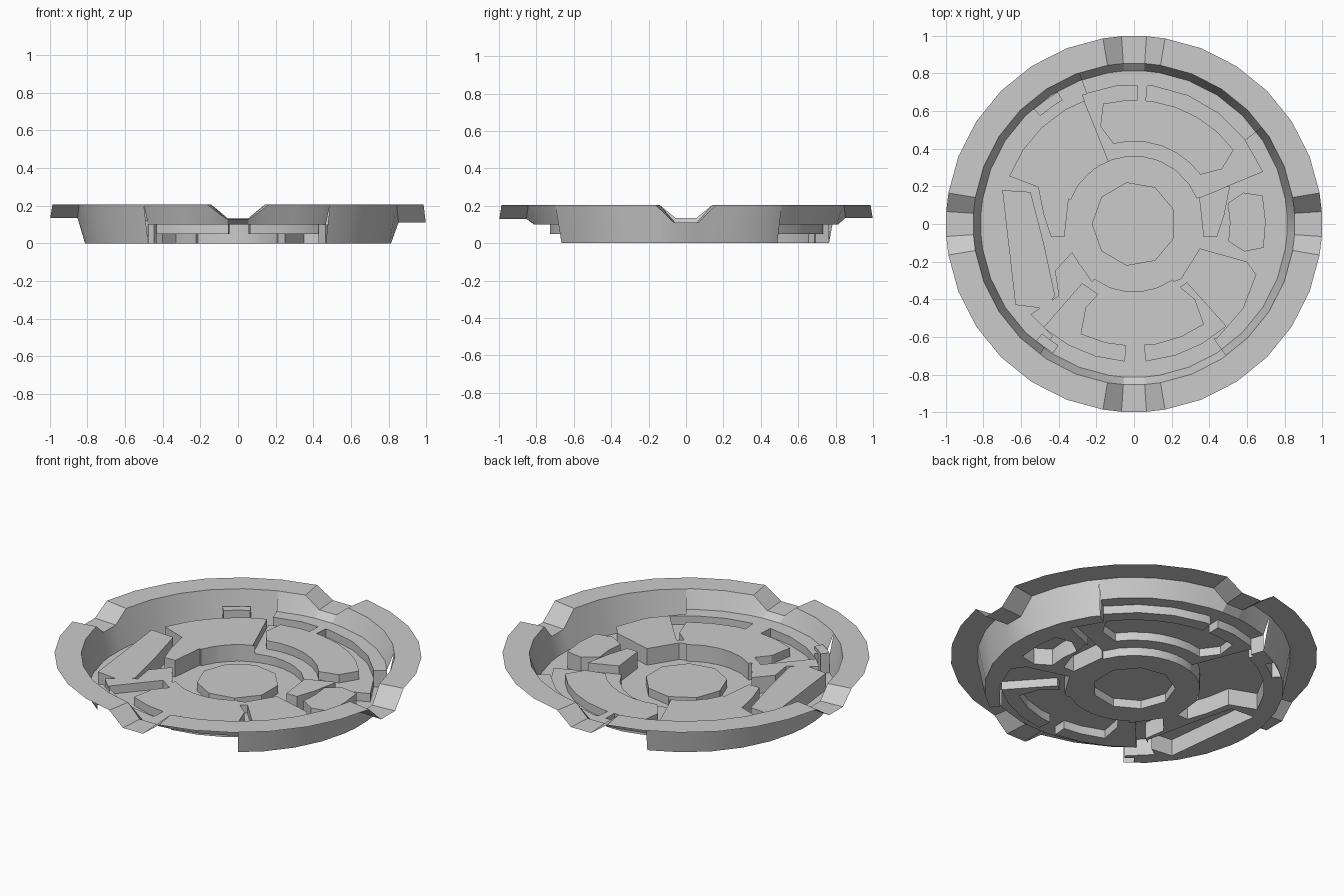
import bpy, bmesh, math
from mathutils import Vector
from mathutils.geometry import delaunay_2d_cdt

if "Cube" in bpy.data.objects:
    bpy.data.objects.remove(bpy.data.objects["Cube"])

TOP = 0.205
R_OUT, R_LIP, R_FLOOR = 1.0, 0.855, 0.815
# notch centre angle (degrees) -> notch floor height
NOTCH = {0: 0.11, 90: 0.135, 180: 0.135, 270: 0.13}
STEPS = (-9.5, -3.8, 3.8, 9.5, 21, 33, 45, 57, 69)
ANGLES = [q + s for q in NOTCH for s in STEPS]


def rim_height(x, y):
    # flange height, dipping into a trapezoid notch at each quarter
    a = math.degrees(math.atan2(y, x)) % 360
    q = round(a / 90) * 90
    t = min(1, max(0, (abs(a - q) - 3.8) / 5.7))
    low = NOTCH[q % 360]
    return low + (TOP - low) * t


def ring_point(deg, r):
    return (r * math.cos(math.radians(deg)), r * math.sin(math.radians(deg)))


def sector(a0, a1, r0, r1, cut=0.0):
    # curved band between two angles and two radii, optionally with cut corners
    n = max(2, round((a1 - a0) / 14))
    c = (a1 - a0) * cut
    step = [i / n for i in range(n + 1)]
    outer = [ring_point(a0 + c + (a1 - a0 - 2 * c) * t, r1) for t in step]
    inner = [ring_point(a1 - c - (a1 - a0 - 2 * c) * t, r0) for t in step]
    if cut:
        rm = (r0 + r1) / 2
        return outer + [ring_point(a1, rm)] + inner + [ring_point(a0, rm)]
    return outer + inner


def disc(r, n, turn=0):
    return [ring_point(turn + i * 360 / n, r) for i in range(n)]


def mirror_x(poly):
    return [(-x, y) for x, y in poly]


def inside(p, poly):
    hit = False
    for a, b in zip(poly, poly[1:] + poly[:1]):
        if (a[1] > p.y) != (b[1] > p.y):
            if p.x < (b[0] - a[0]) * (p.y - a[1]) / (b[1] - a[1]) + a[0]:
                hit = not hit
    return hit


def finish(name, bm):
    bmesh.ops.remove_doubles(bm, verts=bm.verts, dist=1e-5)
    me = bpy.data.meshes.new(name)
    bm.to_mesh(me)
    bm.free()
    ob = bpy.data.objects.new(name, me)
    bpy.context.collection.objects.link(ob)
    bpy.ops.object.select_all(action='DESELECT')
    ob.select_set(True)
    bpy.context.view_layer.objects.active = ob
    bpy.ops.object.shade_smooth_by_angle(angle=math.radians(22))


def relief_levels():
    # (height, outline) pairs; later ones override earlier ones
    high, mid = 0.10, 0.05
    tip = [(.34, .2), (.37, -.07), (.44, -.07), (.48, .05), (.51, .2)]
    lobe_right = [(.1, -.35), (.25, -.29), (.35, -.13), (.6, -.2), (.65, -.27), (.58, -.45), (.44, -.61), (.2, -.6)]
    lobe_left = [(-.2, -.34), (-.33, -.15), (-.42, -.25), (-.4, -.38), (-.55, -.48), (-.4, -.63), (-.2, -.6)]
    left_island = [(-.7, .18), (-.63, -.43), (-.47, -.45), (-.42, -.38), (-.48, -.1), (-.55, .17)]
    return [
        # raised back and front floor
        (high, sector(37, 110, .5, .95)), (high, sector(234, 305, .36, .95)),
        # islands
        (high, sector(108, 159, .36, .71)), (high, tip), (high, mirror_x(tip)),
        (high, lobe_right), (high, lobe_left), (high, left_island),
        (high, sector(-14, 16, .51, .7, .12)),
        # back channel around its oval, with the gap at the top
        (mid, sector(22, 112, .36, .74)),
        (high, sector(32, 109, .44, .66, .06)), (high, sector(84.5, 88.5, .6, .76)),
        # front channels around the domed middle
        (mid, sector(229, 266, .42, .73)), (mid, sector(275, 312, .42, .73)),
        (high, sector(240, 309, .38, .65, .06)),
        # sunken ring and centre disc
        (0.0, disc(.36, 20)), (mid, disc(.225, 9, 20)),
        # small wall bumps
        (0.12, sector(120, 131, .76, .81)), (0.12, sector(230, 238, .76, .81)),
    ]


def build_dish():
    relief = relief_levels()
    rim = [ring_point(a, R_FLOOR) for a in ANGLES]
    pts, edges = [], []
    for loop in [rim] + [p for _, p in relief]:
        s, n = len(pts), len(loop)
        pts += [Vector(p) for p in loop]
        edges += [(s + i, s + (i + 1) % n) for i in range(n)]
    flat, _, tris, *_ = delaunay_2d_cdt(pts, edges, [], 0, 1e-4)

    bm = bmesh.new()
    cache, sides = {}, {}

    def face(cos):
        vs = []
        for co in cos:
            key = tuple(round(c, 5) for c in co)
            if key not in cache:
                cache[key] = bm.verts.new(co)
            if cache[key] not in vs:
                vs.append(cache[key])
        if len(vs) > 2 and not bm.faces.get(vs):
            bm.faces.new(vs)

    # flat floors at each level
    for tri in tris:
        c = sum((flat[i] for i in tri), Vector((0, 0))) / 3
        if not inside(c, rim):
            continue
        h = 0.0
        for level, poly in relief:
            if inside(c, poly):
                h = level
        face([(*flat[i], h) for i in tri])
        for a, b in zip(tri, list(tri[1:]) + [tri[0]]):
            sides.setdefault((min(a, b), max(a, b)), []).append((h, a, b))

    # steps between levels, and the tapered outer wall
    k = R_LIP / R_FLOOR
    for found in sides.values():
        h, a, b = found[0]
        pa, pb = flat[a], flat[b]
        if len(found) == 2:
            g = found[1][0]
            if g != h:
                face([(*pb, h), (*pa, h), (*pa, g), (*pb, g)])
        else:
            face([(*pb, h), (*pa, h), (*(pa * k), rim_height(*pa)), (*(pb * k), rim_height(*pb))])
    finish("dish_relief", bm)


def build_flange():
    bm = bmesh.new()
    rows = []
    for a in ANGLES:
        pair = []
        for r in (R_LIP, R_OUT):
            x, y = ring_point(a, r)
            pair.append(bm.verts.new((x, y, rim_height(x, y))))
        rows.append(pair)
    for p, q in zip(rows, rows[1:] + rows[:1]):
        bm.faces.new((p[0], p[1], q[1], q[0]))
    finish("notched_flange", bm)


build_dish()
build_flange()
